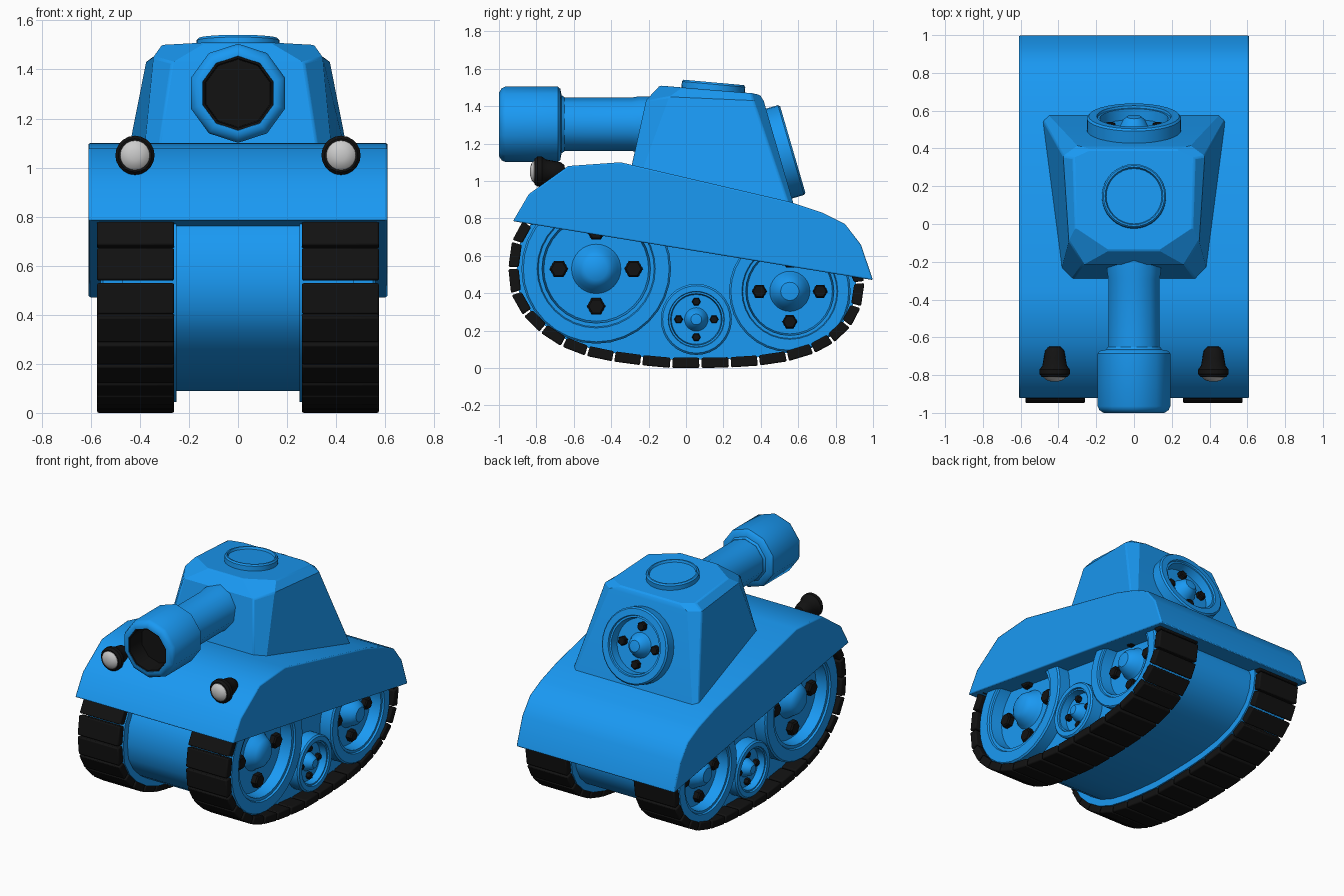
import bpy, bmesh, math
from mathutils import Vector, Matrix

if "Cube" in bpy.data.objects:
    bpy.data.objects.remove(bpy.data.objects["Cube"])


def material(name, rgb):
    m = bpy.data.materials.new(name)
    m.diffuse_color = (*rgb, 1)
    m.use_nodes = True
    m.node_tree.nodes["Principled BSDF"].inputs["Base Color"].default_value = m.diffuse_color
    return m


BLUE = material("blue_paint", (0.01, 0.32, 0.9))
BLACK = material("black_rubber", (0.006, 0.006, 0.006))


def finish(name, bm, mat, bevel=0, angle=35):
    bmesh.ops.recalc_face_normals(bm, faces=bm.faces)
    me = bpy.data.meshes.new(name)
    bm.to_mesh(me)
    bm.free()
    if mat:
        me.materials.append(mat)
    for p in me.polygons:
        p.use_smooth = True
    me.set_sharp_from_angle(angle=math.radians(angle))
    ob = bpy.data.objects.new(name, me)
    bpy.context.collection.objects.link(ob)
    if bevel:
        b = ob.modifiers.new("edge_bevel", 'BEVEL')
        b.width, b.segments = bevel, 2
        b.limit_method, b.angle_limit = 'ANGLE', math.radians(40)
    return ob


def skin(bm, rings):
    """Bridge closed vertex rings (a ring of one is a pole)."""
    for a, b in zip(rings, rings[1:]):
        n = max(len(a), len(b))
        for i in range(n):
            j = (i + 1) % n
            q = [a[i % len(a)], a[j % len(a)], b[j % len(b)], b[i % len(b)]]
            bm.faces.new(list(dict.fromkeys(q)))
    for r in (rings[0], rings[-1]):
        if len(r) > 2:
            bm.faces.new(r)


def prism(name, loops, x0, x1, mat, bevel=0):
    """Extrude y-z outlines along x."""
    bm = bmesh.new()
    for loop in loops:
        skin(bm, [[bm.verts.new((x, y, z)) for y, z in loop] for x in (x0, x1)])
    return finish(name, bm, mat, bevel)


def lathe(name, profile, origin, axis, up, mat, seg=32, angle=35):
    """Revolve (radius, height) points about an axis; first vertex points up."""
    a, u = Vector(axis).normalized(), Vector(up)
    frame = Matrix((u, a.cross(u), a)).transposed()
    bm = bmesh.new()
    rings = []
    for r, h in profile:
        n = seg if r > 0 else 1
        rings.append([bm.verts.new(Vector(origin) + frame @ Vector(
            (r * math.cos(2 * math.pi * k / n), r * math.sin(2 * math.pi * k / n), h)))
            for k in range(n)])
    skin(bm, rings)
    return finish(name, bm, mat, angle=angle)


def wheel(name, origin, axis, up, R, h, d):
    """Rimmed disc of height h, recessed by d, with a hub and four bolts."""
    lathe(name, [(R, 0), (R, h - .01), (R - .01, h), (R * .79, h), (R * .775, h - .012),
                 (R * .725, h - .012), (R * .70, h - d), (R * .33, h - d),
                 (R * .29, h - d * .75), (R * .23, h - d * .3), (R * .15, h - d * .05),
                 (0, h)], origin, axis, up, BLUE)
    a, u = Vector(axis).normalized(), Vector(up)
    s = a.cross(u)
    for k, v in enumerate((u, s, -u, -s)):
        lathe(f"{name}_bolt_{k}", [(R * .125, -.01), (R * .125, d * .35), (R * .1, d * .45)],
              Vector(origin) + a * (h - d) + v * R * .5, axis, s, BLACK, 6)


def inset(pts, d):
    out = []
    n = len(pts)
    for i in range(n):
        a, b = Vector(pts[i - 1]), Vector(pts[(i + 1) % n])
        t = (b - a).normalized()
        out.append(Vector(pts[i]) + Vector((-t.y, t.x)) * d)
    return out


# Upper hull
prism("upper_hull", [[(-.925, .785), (-.84, .93), (-.63, 1.08), (-.35, 1.1), (.55, .89), (.73, .83),
                      (.85, .77), (.935, .66), (1, .47)]], -.61, .61, BLUE, .008)

# Track path: outer link corners, closed inside the hull
PATH = [(-.87, .79), (-.93, .68), (-.95, .535), (-.935, .395), (-.87, .28), (-.78, .19), (-.665, .115),
        (-.535, .065), (-.39, .035), (-.24, .015), (-.08, 0), (.077, 0), (.235, .003), (.39, .013),
        (.545, .036), (.685, .078), (.79, .135), (.88, .22), (.935, .325), (.955, .46),
        (.91, .57), (.8, .67), (.5, .76), (.1, .84), (-.3, .92), (-.6, .95), (-.78, .89)]
inner = inset(PATH, .055)
links = []
for i in range(len(PATH)):
    j = (i + 1) % len(PATH)
    o0, o1, n0, n1 = Vector(PATH[i]), Vector(PATH[j]), inner[i], inner[j]
    g = .006 / (o1 - o0).length
    links.append([o0.lerp(o1, g), o0.lerp(o1, 1 - g), n0.lerp(n1, 1 - g), n0.lerp(n1, g)])

# Lower hull between the tracks
prism("lower_hull", [inset(PATH, .09)], -.27, .27, BLUE)

# Running gear on both sides
for side, s in (("right", 1), ("left", -1)):
    prism(f"{side}_track", links, s * .26, s * .575, BLACK, .008)
    prism(f"{side}_side_plate", [inset(PATH, .045)], s * .25, s * .47, BLUE)
    for part, y, z, R in (("front_wheel", -.48, .53, .40), ("road_wheel", .055, .26, .19),
                          ("rear_wheel", .555, .41, .325)):
        wheel(f"{side}_{part}", (s * .45, y, z), (s, 0, 0), (0, 0, 1), R, .11, .09 if R > .2 else .06)
    # Headlight: bell housing and lens
    lathe(f"{side}_headlight", [(0, .165), (.035, .16), (.05, .14), (.058, .1), (.065, .06), (.08, .04),
                                (.08, .015), (.068, 0), (0, .01)],
          (s * .42, -.81, 1.05), (0, 1, 0), (0, 0, 1), BLACK, 20)
    lathe(f"{side}_lens", [(.062, .02), (.06, -.002), (.045, -.016), (.022, -.023), (0, -.025)],
          (s * .42, -.81, 1.05), (0, 1, 0), (0, 0, 1), None, 20)

# Turret: three eight-sided rings, right half mirrored to the left
bm = bmesh.new()
rings = []
for half in ([(.33, -.30, 1.04), (.385, -.24, 1.04), (.488, .555, .86), (.455, .58, .86)],
             [(.27, -.215, 1.43), (.345, -.09, 1.45), (.375, .36, 1.43), (.30, .415, 1.43)],
             [(.13, -.14, 1.51), (.31, -.02, 1.50), (.32, .35, 1.47), (.22, .395, 1.46)]):
    full = half + [(-x, y, z) for x, y, z in reversed(half)]
    rings.append([bm.verts.new(p) for p in full])
skin(bm, rings)
finish("turret", bm, BLUE, .008, 25)

# Top hatch and rear turret wheel
lathe("hatch", [(.17, -.02), (.17, .03), (.162, .04), (.153, .04), (.147, .025), (0, .025)],
      (0, .145, 1.487), (0, .09, 1), (1, 0, 0), BLUE)
wheel("turret_rear_wheel", (0, .475, 1.14), (0, .96, .28), (1, 0, 0), .25, .10, .07)

# Gun barrel, muzzle and dark bore
gun = dict(origin=(0, 0, 1.303), axis=(0, -1, 0), up=(0, 0, 1), seg=10, angle=40)
lathe("barrel", [(.15, .1), (.15, .25), (.143, .29), (.143, .69)], mat=BLUE, **gun)
lathe("muzzle", [(.145, .65), (.155, .665), (.19, .672), (.202, .685), (.202, .965), (.193, .985), (.17, 1),
                 (.152, 1), (.15, .99), (.15, .85), (0, .85)], mat=BLUE, **gun)
lathe("bore", [(.155, .84), (.151, .997), (.142, .995), (.138, .87), (0, .87)], mat=BLACK, **gun)
